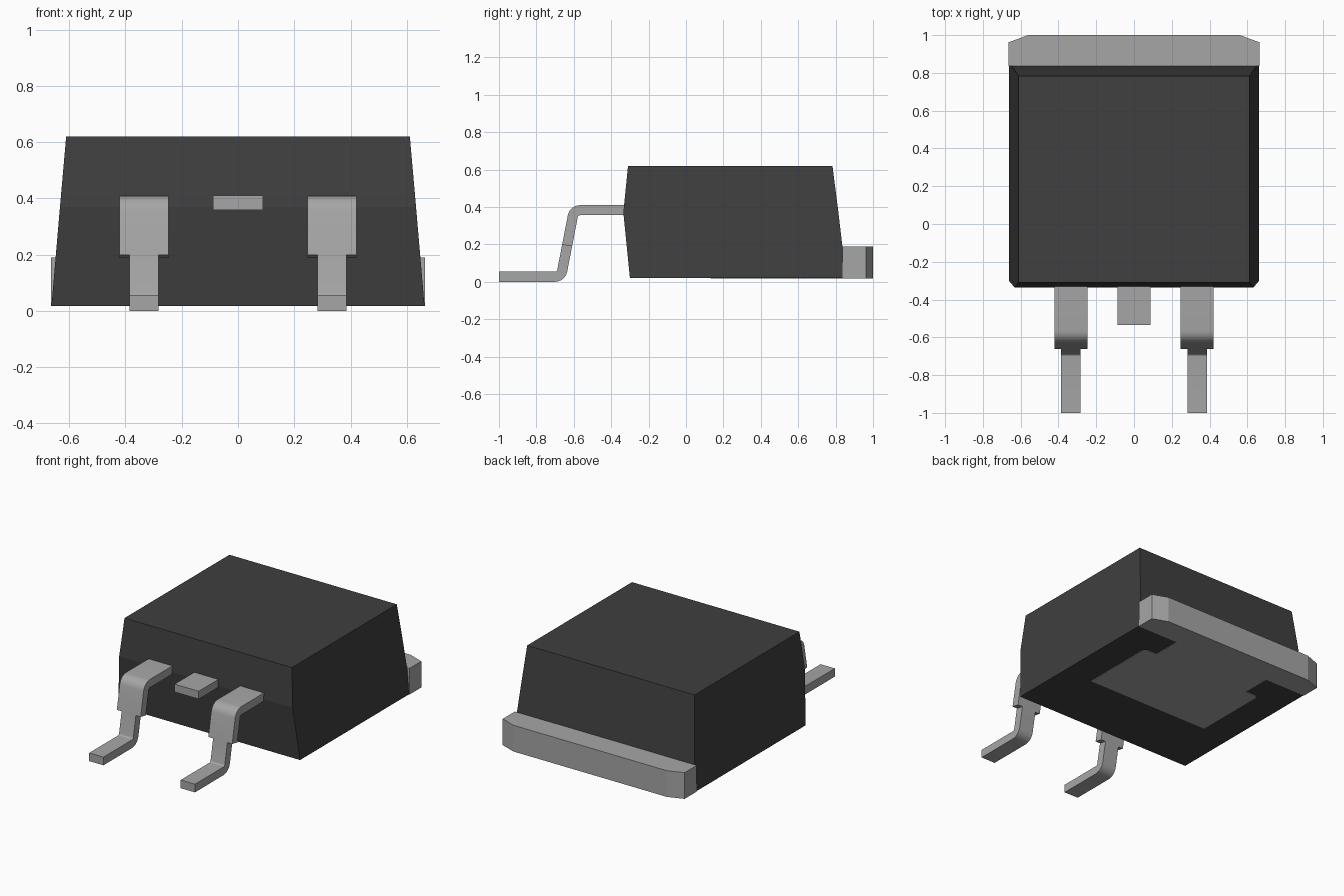
import bpy, bmesh, math
from mathutils import Vector

cube = bpy.data.objects.get("Cube")
if cube:
    bpy.data.objects.remove(cube, do_unlink=True)


def material(name, value):
    m = bpy.data.materials.new(name)
    m.use_nodes = True
    colour = (value, value, value, 1)
    m.diffuse_color = colour
    m.node_tree.nodes["Principled BSDF"].inputs["Base Color"].default_value = colour
    return m


plastic = material("black plastic", 0.05)
metal = material("grey metal", 0.38)


def loft(name, rings, mat):
    """Closed solid through a list of rings with equal point counts."""
    bm = bmesh.new()
    rows = [[bm.verts.new(p) for p in ring] for ring in rings]
    n = len(rows[0])
    for a, b in zip(rows, rows[1:]):
        for i in range(n):
            j = (i + 1) % n
            bm.faces.new((a[i], a[j], b[j], b[i]))
    bm.faces.new(rows[0][::-1])
    bm.faces.new(rows[-1])
    bmesh.ops.recalc_face_normals(bm, faces=bm.faces)
    me = bpy.data.meshes.new(name)
    bm.to_mesh(me)
    bm.free()
    me.materials.append(mat)
    ob = bpy.data.objects.new(name, me)
    bpy.context.collection.objects.link(ob)
    return ob


def rectangle(half_x, y0, y1, z):
    return [(-half_x, y0, z), (half_x, y0, z), (half_x, y1, z), (-half_x, y1, z)]


# Moulded body: tapered, with the front face bulging at lead height
loft("body", [rectangle(0.663, -0.30, 0.856, 0.02),
              rectangle(0.633, -0.335, 0.815, 0.37),
              rectangle(0.611, -0.31, 0.783, 0.62)], plastic)

# Heat tab with the notched pad exposed on the underside
half = [(0.455, 0.13), (0.455, 0.625), (0.435, 0.645), (0.36, 0.645),
        (0.36, 0.837), (0.664, 0.837), (0.664, 0.962), (0.56, 1.0)]
outline = half + [(-x, y) for x, y in reversed(half)]
loft("heat_tab", [[(x, y, z) for x, y in outline] for z in (0.017, 0.19)], metal)

# Cut-off middle lead
loft("middle_lead", [rectangle(0.088, -0.535, -0.30, z) for z in (0.358, 0.41)], metal)


def fillet(a, b, c, r, steps=6):
    """Arc points that round the corner b of the path a-b-c."""
    u, v = (a - b).normalized(), (c - b).normalized()
    h = u.angle(v) / 2
    centre = b + (u + v).normalized() * (r / math.sin(h))
    p0, p1 = (b + d * (r / math.tan(h)) - centre for d in (u, v))
    total = p0.angle(p1)
    return [centre + (p0 * math.sin((1 - k / steps) * total)
                      + p1 * math.sin(k / steps * total)) / math.sin(total)
            for k in range(steps + 1)]


def strip(name, path, x0, x1, thick=0.054):
    """Flat bar of constant width that follows a path in the y-z plane."""
    rings = []
    for i, p in enumerate(path):
        d = (path[min(i + 1, len(path) - 1)] - path[max(i - 1, 0)]).normalized()
        n = Vector((0, -d.z, d.y)) * thick / 2
        rings.append([(x, q.y, q.z) for x, q in
                      ((x0, p + n), (x1, p + n), (x1, p - n), (x0, p - n))])
    return loft(name, rings, metal)


# Gull-wing leads: wide shoulder, then a narrow leg and foot
start, shoulder, ankle, toe = (Vector((0, y, z)) for y, z in
                               ((-0.30, 0.383), (-0.599, 0.383), (-0.668, 0.027), (-1.0, 0.027)))
step = shoulder.lerp(ankle, 0.53)
wide = [start] + fillet(start, shoulder, ankle, 0.04) + [step]
narrow = [step] + fillet(shoulder, ankle, toe, 0.04) + [toe]
for side, s in (("right", -1), ("left", 1)):
    for part, path, w in (("shoulder", wide, 0.087), ("foot", narrow, 0.052)):
        ob = strip(f"{side}_lead_{part}", path, s * 0.334 - w, s * 0.334 + w)
        bpy.ops.object.select_all(action='DESELECT')
        ob.select_set(True)
        bpy.context.view_layer.objects.active = ob
        bpy.ops.object.shade_smooth_by_angle(angle=math.radians(35))
